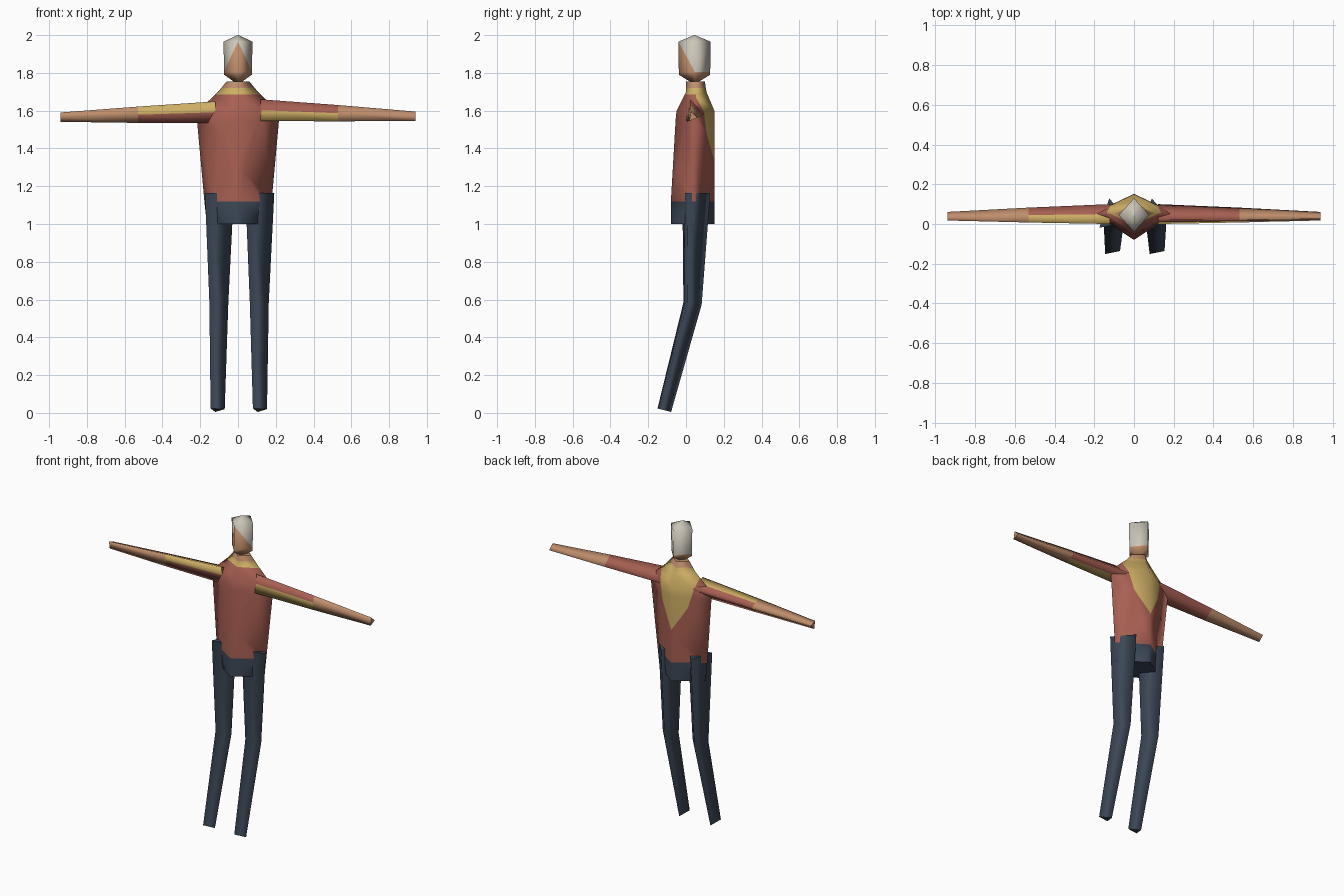
import bpy, bmesh
from math import sin, cos, radians
from mathutils import Vector

cube = bpy.data.objects.get("Cube")
if cube:
    bpy.data.objects.remove(cube, do_unlink=True)

COLOURS = {
    "shirt_red": (0.39, 0.115, 0.085),
    "shirt_yellow": (0.62, 0.43, 0.13),
    "skin": (0.52, 0.27, 0.15),
    "pale_hair": (0.60, 0.56, 0.48),
    "navy_cloth": (0.045, 0.065, 0.095),
}
NAMES = list(COLOURS)
RED, YELLOW, SKIN, HAIR, NAVY = range(5)
for name, rgb in COLOURS.items():
    mat = bpy.data.materials.new(name)
    mat.use_nodes = True
    mat.diffuse_color = (*rgb, 1)
    mat.node_tree.nodes["Principled BSDF"].inputs["Base Color"].default_value = (*rgb, 1)


def loft(name, rings, rule, cuts=()):
    """Skin a list of rings, slice it with planes, colour faces by a rule."""
    bm = bmesh.new()
    loops = [[bm.verts.new(p) for p in ring] for ring in rings]
    n = len(loops[0])
    for a, b in zip(loops, loops[1:]):
        for j in range(n):
            k = (j + 1) % n
            bm.faces.new((a[j], a[k], b[k], b[j]))
    for loop in (loops[0], loops[-1]):
        cap = bm.faces.new(loop)
        for edge in cap.edges:
            edge.smooth = False
    bmesh.ops.remove_doubles(bm, verts=bm.verts[:], dist=0.0005)
    for point, normal in cuts:
        geom = bm.verts[:] + bm.edges[:] + bm.faces[:]
        bmesh.ops.bisect_plane(bm, geom=geom, plane_co=point, plane_no=normal, dist=1e-5)
    bmesh.ops.recalc_face_normals(bm, faces=bm.faces[:])
    for face in bm.faces:
        face.smooth = True
        face.material_index = rule(face.calc_center_median())
    mesh = bpy.data.meshes.new(name)
    bm.to_mesh(mesh)
    bm.free()
    for mat_name in NAMES:
        mesh.materials.append(bpy.data.materials[mat_name])
    obj = bpy.data.objects.new(name, mesh)
    bpy.context.collection.objects.link(obj)
    return obj


def diamond(z, half, front, back):
    mid = (front + back) / 2
    return [(0, front, z), (half, mid, z), (0, back, z), (-half, mid, z)]


# Torso with hips, collar, neck and a pointed back patch
def torso_rule(c):
    if c.z < 1.12:
        return NAVY
    if c.z > 1.72:
        return SKIN
    if c.z > 1.685:
        return YELLOW
    on_patch = abs(c.x) < min(0.6 * (c.z - 1.33), 0.09 + 0.25 * (c.z - 1.48))
    return YELLOW if c.y > 0.05 and on_patch else RED


torso_cuts = [((0, 0, z), (0, 0, 1)) for z in (1.12, 1.685, 1.72)]
for s in (-1, 1):
    torso_cuts.append(((0, 0, 1.33), (s, 0, -0.6)))
    torso_cuts.append(((s * 0.09, 0, 1.48), (s, 0, -0.25)))
loft("torso", [
    diamond(1.0, 0.165, -0.08, 0.15),
    diamond(1.12, 0.178, -0.08, 0.152),
    diamond(1.55, 0.217, -0.055, 0.152),
    diamond(1.6, 0.21, -0.05, 0.15),
    diamond(1.7, 0.105, 0.0, 0.108),
    diamond(1.755, 0.06, 0.0, 0.1),
], torso_rule, torso_cuts)


# Head with hair framing a pointed face
def head_rule(c):
    face = c.y < 0.045 and abs(c.x) < 0.47 * (1.965 - c.z)
    return SKIN if c.z < 1.805 or face else HAIR


head_cuts = [((0, 0, 1.805), (0, 0, 1))]
head_cuts += [((0, 0, 1.965), (s, 0, 0.47)) for s in (-1, 1)]
loft("head", [
    diamond(1.752, 0.02, 0.025, 0.065),
    diamond(1.79, 0.073, -0.038, 0.128),
    diamond(1.965, 0.077, -0.04, 0.13),
    diamond(2.0, 0.003, 0.042, 0.048),
], head_rule, head_cuts)


# Arms: tapered triangles, the right one turned half round
ROOT, TIP = Vector((0.12, 0.04, 1.597)), Vector((0.94, 0.035, 1.568))
CORNERS = [Vector((0, -0.02, 0.063)), Vector((0, -0.04, -0.052)), Vector((0, 0.06, -0.012))]


def make_arm(name, side):
    section = []
    for a, b in zip(CORNERS, CORNERS[1:] + CORNERS[:1]):
        section += [a, (a + b) / 2]
    rings = []
    for t, size in ((0, 1), (0.5, 0.75), (1, 0.43)):
        axis = ROOT.lerp(TIP, t)
        rings.append([(side * axis.x, axis.y + p.y * size, axis.z + side * p.z * size)
                      for p in section])

    def arm_rule(c):
        if abs(c.x) > 0.53:
            return SKIN
        axis = ROOT.lerp(TIP, (abs(c.x) - ROOT.x) / (TIP.x - ROOT.x))
        return YELLOW if c.y < axis.y and side * (c.z - axis.z) < 0 else RED

    loft(name, rings, arm_rule)


make_arm("left_arm", 1)
make_arm("right_arm", -1)


# Legs: tapered triangles bent at the knee, feet cut square to the shin
def make_leg(name, side):
    rings = []
    for x, y, z, r, tilt in ((0.107, 0.04, 1.165, 0.09, 0),
                             (0.107, 0.025, 0.58, 0.059, -0.12),
                             (0.112, -0.122, 0.016, 0.044, -0.26)):
        ring = []
        for angle in (101, 221, 341):
            dx, dy = r * cos(radians(angle)), r * sin(radians(angle))
            ring.append((side * x + dx, y + dy, z + tilt * dy))
        rings.append(ring)
    loft(name, rings, lambda c: NAVY)


make_leg("left_leg", 1)
make_leg("right_leg", -1)
